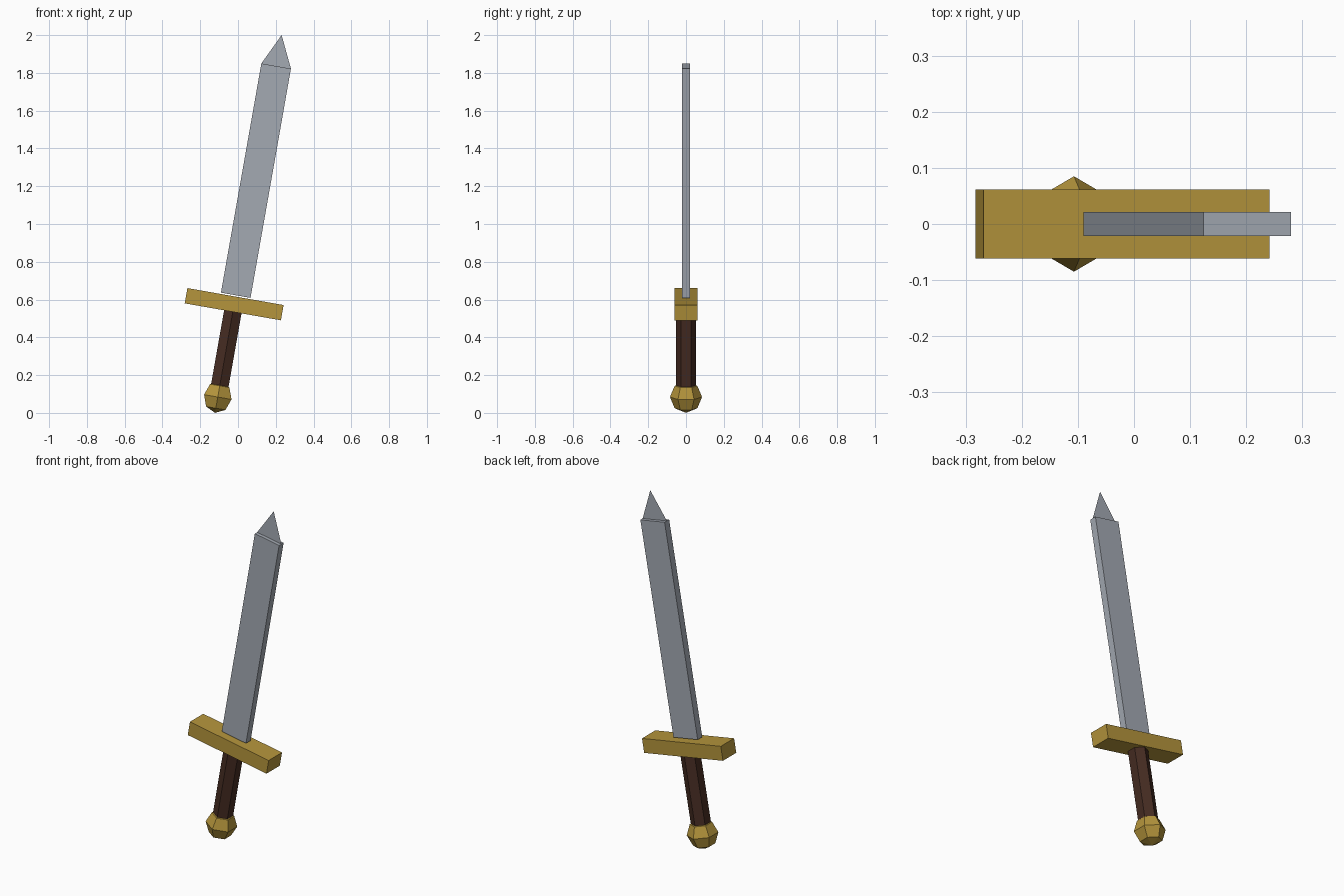
import bpy
import bmesh
from math import radians
from mathutils import Matrix, Vector

cube = bpy.data.objects.get("Cube")
if cube:
    bpy.data.objects.remove(cube, do_unlink=True)

# The sword is built upright around the pommel centre, then leaned sideways
LEAN = Matrix.Translation((-0.107, 0, 0.084)) @ Matrix.Rotation(radians(10), 4, "Y")


def make_material(name, color):
    mat = bpy.data.materials.new(name)
    mat.use_nodes = True
    mat.diffuse_color = color
    mat.node_tree.nodes["Principled BSDF"].inputs["Base Color"].default_value = color
    return mat


steel = make_material("steel", (0.37, 0.40, 0.45, 1))
gold = make_material("gold", (0.46, 0.30, 0.045, 1))
leather = make_material("dark_leather", (0.061, 0.025, 0.016, 1))


def add_part(name, bm, mat):
    mesh = bpy.data.meshes.new(name)
    bm.transform(LEAN)
    bm.to_mesh(mesh)
    bm.free()
    mesh.materials.append(mat)
    obj = bpy.data.objects.new(name, mesh)
    bpy.context.scene.collection.objects.link(obj)
    return obj


def add_box(name, width, depth, bottom, top, mat):
    bm = bmesh.new()
    place = Matrix.Translation((0, 0, (bottom + top) / 2))
    size = Matrix.Diagonal((width, depth, top - bottom, 1))
    bmesh.ops.create_cube(bm, size=1, matrix=place @ size)
    return add_part(name, bm, mat)


# Blade and crossguard
BLADE_WIDTH, BLADE_TOP = 0.159, 1.779
add_box("blade", BLADE_WIDTH, 0.042, 0.547, BLADE_TOP, steel)
add_box("crossguard", 0.517, 0.123, 0.458, 0.54, gold)

# Flat triangular tip standing in the middle of the blade
bm = bmesh.new()
half = BLADE_WIDTH / 2
corners = [(-half, 0, BLADE_TOP), (half, 0, BLADE_TOP), (0, 0, 1.946)]
bm.faces.new([bm.verts.new(Vector(c)) for c in corners])
add_part("blade_tip", bm, steel)

# Six-sided grip
bm = bmesh.new()
bmesh.ops.create_cone(bm, cap_ends=True, segments=6, radius1=0.054, radius2=0.054,
                      depth=0.41, matrix=Matrix.Translation((0, 0, 0.255)))
add_part("grip", bm, leather)

# Faceted pommel
bm = bmesh.new()
bmesh.ops.create_uvsphere(bm, u_segments=6, v_segments=4, radius=0.085)
add_part("pommel", bm, gold)
